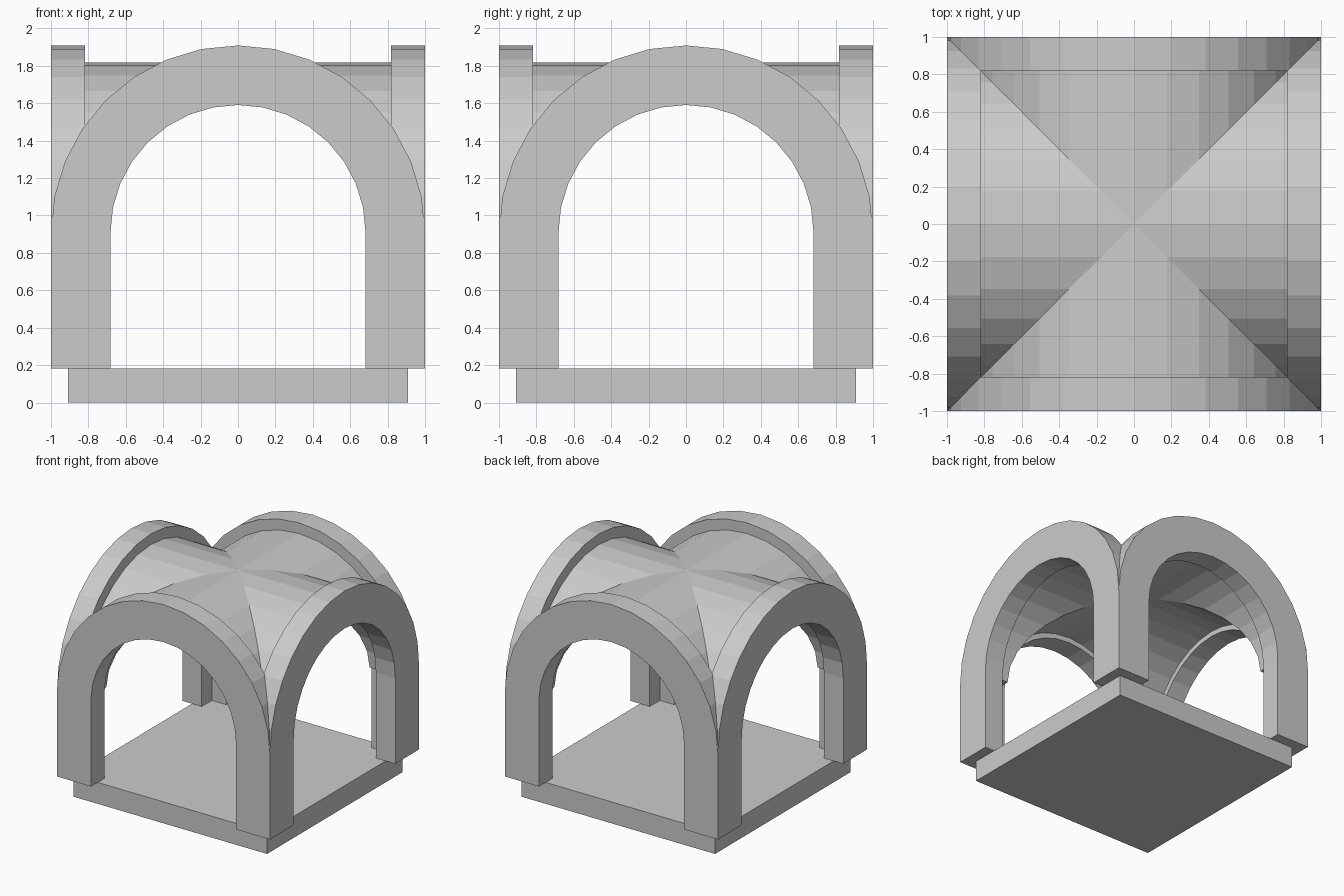
import bpy, bmesh
from math import sin, cos, pi
from mathutils import Matrix, Vector

if "Cube" in bpy.data.objects:
    bpy.data.objects.remove(bpy.data.objects["Cube"])

U = 1 / 11            # module: every size is a multiple of this
SPRING = 10 * U       # height where the arches start to curve
FLOOR = 2 * U         # top of the base slab
SEGS = 16


def half_ring(r, leg_z=None):
    """Semicircle profile in xz, optionally with straight legs."""
    pts = [(r * cos(pi * i / SEGS), SPRING + r * sin(pi * i / SEGS)) for i in range(SEGS + 1)]
    if leg_z is not None:
        pts = [(r, leg_z)] + pts + [(-r, leg_z)]
    return pts


def crossed_barrel(name, r_out, r_in, y0, y1, leg_z=None):
    """Barrel strip along y, mitred on the diagonals, repeated on four sides."""
    bm = bmesh.new()
    rows = []
    for o, i in zip(half_ring(r_out, leg_z), half_ring(r_in, leg_z)):
        rows.append([bm.verts.new(c) for c in (
            (o[0], y0, o[1]), (o[0], y1, o[1]), (i[0], y1, i[1]), (i[0], y0, i[1]))])
    for a, b in zip(rows, rows[1:]):
        for k in range(4):
            n = (k + 1) % 4
            bm.faces.new((a[k], a[n], b[n], b[k]))
    bm.faces.new(rows[0])
    bm.faces.new(rows[-1])
    # mitre cuts
    for nx in (1, -1):
        bmesh.ops.bisect_plane(bm, geom=bm.verts[:] + bm.edges[:] + bm.faces[:], dist=1e-5,
                               plane_co=(0, 0, 0), plane_no=Vector((nx, 1, 0)).normalized(),
                               clear_outer=True)
    # four sides
    side = bm.verts[:] + bm.edges[:] + bm.faces[:]
    for q in (1, 2, 3):
        copy = bmesh.ops.duplicate(bm, geom=side)["geom"]
        bmesh.ops.rotate(bm, cent=(0, 0, 0), matrix=Matrix.Rotation(q * pi / 2, 3, 'Z'),
                         verts=[g for g in copy if isinstance(g, bmesh.types.BMVert)])
    bmesh.ops.remove_doubles(bm, verts=bm.verts[:], dist=1e-4)
    bmesh.ops.recalc_face_normals(bm, faces=bm.faces[:])
    mesh = bpy.data.meshes.new(name)
    bm.to_mesh(mesh)
    bm.free()
    obj = bpy.data.objects.new(name, mesh)
    bpy.context.collection.objects.link(obj)
    return obj


# Base slab
bpy.ops.mesh.primitive_cube_add(size=1, location=(0, 0, FLOOR / 2))
base = bpy.context.object
base.name = "base_slab"
base.scale = (20 * U, 20 * U, FLOOR)

# Four edge arches with legs
crossed_barrel("edge_arches", 1.0, 7.5 * U, -1.0, -9 * U, FLOOR)

# Groin vault between the arches
crossed_barrel("groin_vault", 10 * U, 8 * U, -9 * U, 0.1)
